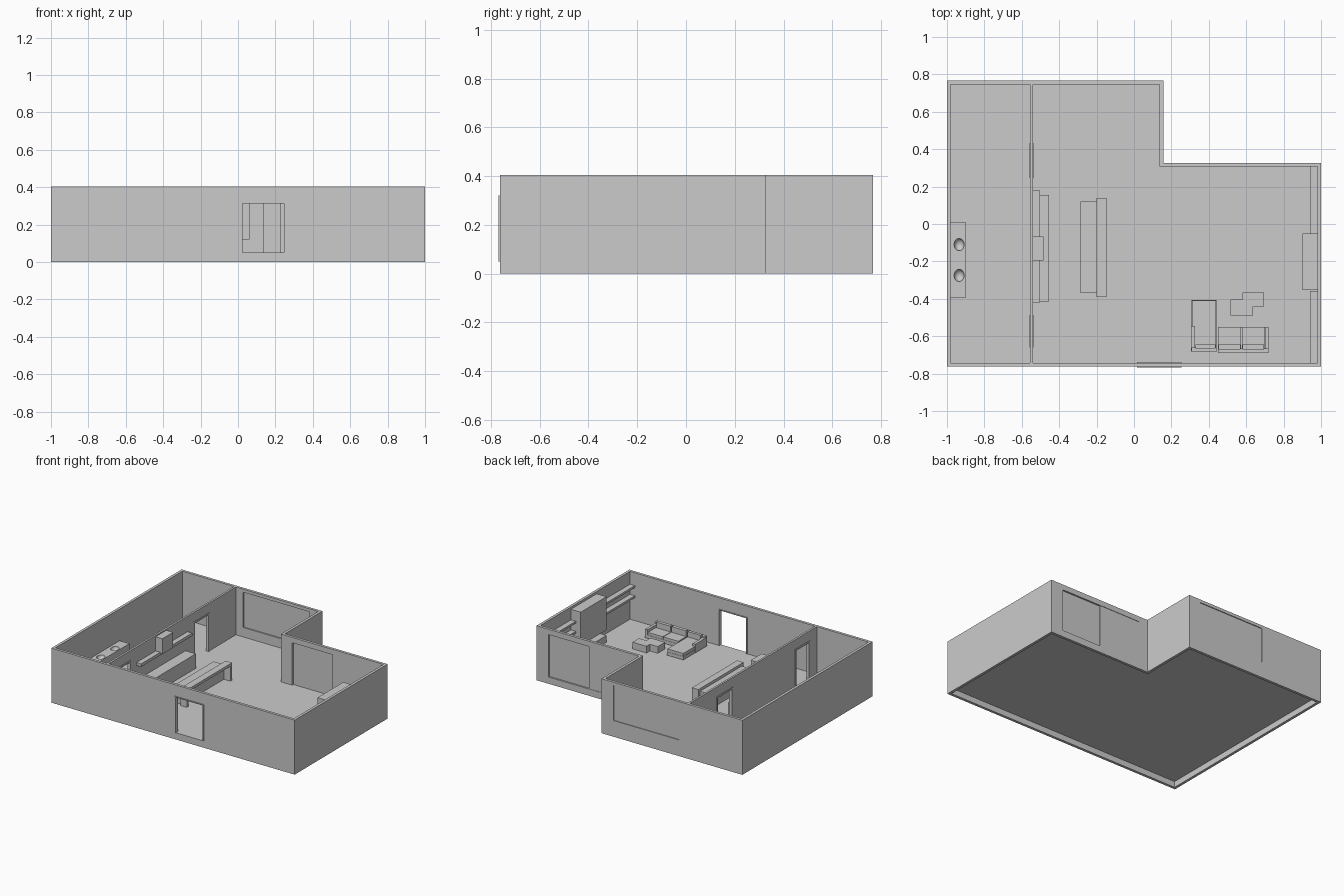
import bpy, bmesh
from mathutils import Matrix

if "Cube" in bpy.data.objects:
    bpy.data.objects.remove(bpy.data.objects["Cube"])

FLOOR, TOP = 0.05, 0.405


def finish(name, bm):
    bmesh.ops.recalc_face_normals(bm, faces=bm.faces)
    me = bpy.data.meshes.new(name)
    bm.to_mesh(me)
    bm.free()
    ob = bpy.data.objects.new(name, me)
    bpy.context.collection.objects.link(ob)
    return ob


def boxes(name, *bounds):
    """One object from boxes given as (x0, x1, y0, y1, z0, z1)."""
    bm = bmesh.new()
    for x0, x1, y0, y1, z0, z1 in bounds:
        m = Matrix.Translation(((x0 + x1) / 2, (y0 + y1) / 2, (z0 + z1) / 2))
        m = m @ Matrix.Diagonal((x1 - x0, y1 - y0, z1 - z0, 1))
        bmesh.ops.create_cube(bm, size=1, matrix=m)
    return finish(name, bm)


def extrude_faces(name, polys, z0, z1):
    bm = bmesh.new()
    for poly in polys:
        bm.faces.new([bm.verts.new((x, y, z0)) for x, y in poly])
    bmesh.ops.remove_doubles(bm, verts=bm.verts, dist=1e-5)
    ext = bmesh.ops.extrude_face_region(bm, geom=bm.faces[:])
    verts = [g for g in ext["geom"] if isinstance(g, bmesh.types.BMVert)]
    bmesh.ops.translate(bm, verts=verts, vec=(0, 0, z1 - z0))
    # the extrusion leaves the lower cap in place, unless it was removed
    return finish(name, bm)


def cut(target, cutter):
    cutter.hide_render = True
    mod = target.modifiers.new("cut", 'BOOLEAN')
    mod.operation = 'DIFFERENCE'
    mod.solver = 'EXACT'
    mod.object = cutter
    bpy.context.view_layer.objects.active = target
    bpy.ops.object.modifier_apply(modifier=mod.name)
    bpy.data.objects.remove(cutter)


# L-shaped outer walls
outer = [(-1, -.763), (1, -.763), (1, .327), (.157, .327), (.157, .767), (-1, .767)]
inner = [(-.98, -.743), (.98, -.743), (.98, .307), (.137, .307), (.137, .747), (-.98, .747)]
n = len(outer)
walls = extrude_faces("outer_walls", [
    (outer[i], outer[(i + 1) % n], inner[(i + 1) % n], inner[i]) for i in range(n)], 0, TOP)
for hole in [(.02, .25, -.9, -.7, FLOOR, .318),
             (.23, .9, .25, .4, FLOOR, .365),
             (-.48, .06, .7, .85, .12, .382)]:
    cut(walls, boxes("opening", hole))

# Raised floor inside the walls
extrude_faces("floor", [inner], FLOOR - .006, FLOOR)

# Partition with two doorways
partition = boxes("partition", (-.555, -.54, -.743, .747, FLOOR, TOP))
doorways = [(-.655, -.49), (.25, .43)]
for y0, y1 in doorways:
    cut(partition, boxes("opening", (-.6, -.5, y0, y1, FLOOR - .02, .33)))

# Thin door frames
F = .008
for i, (y0, y1) in enumerate(doorways):
    boxes(f"doorway_frame_{i}",
          (-.559, -.536, y0 - F / 2, y0 + F, FLOOR, .33),
          (-.559, -.536, y1 - F, y1 + F / 2, FLOOR, .33),
          (-.559, -.536, y0 - F / 2, y1 + F / 2, .33 - F, .334))
boxes("front_door_frame",
      (.015, .023, -.768, -.739, FLOOR, .314),
      (.247, .255, -.768, -.739, FLOOR, .314),
      (.015, .255, -.768, -.739, .314, .321))

# Window pane and two sliding door panels
boxes("window_pane", (-.48, .06, .757, .761, .12, .382))
boxes("sliding_panel_outer", (.23, .57, .320, .324, FLOOR, .365))
boxes("sliding_panel_inner", (.56, .9, .311, .315, FLOOR, .365))

# Wash room counter with two bowls
counter = boxes("wash_counter", (-.98, -.9, -.395, .01, FLOOR, .17))
for y in (-.11, -.275):
    bm = bmesh.new()
    bmesh.ops.create_uvsphere(bm, u_segments=32, v_segments=16, radius=1,
                              matrix=Matrix.Translation((-.935, y, .171))
                              @ Matrix.Diagonal((.027, .033, .03, 1)))
    cut(counter, finish("bowl_cutter", bm))
bpy.ops.object.select_all(action='DESELECT')
counter.select_set(True)
bpy.context.view_layer.objects.active = counter
bpy.ops.object.shade_smooth_by_angle()

# Kitchen run along the partition
boxes("kitchen_counter", (-.54, -.455, -.415, .155, FLOOR, .158))
boxes("kitchen_shelf", (-.54, -.502, -.42, .18, .268, .29))
boxes("cooker_hood", (-.54, -.485, -.195, -.068, .28, .395))

# Island with a raised bar on end panels
boxes("island", (-.285, -.2, -.37, .12, FLOOR, .16))
boxes("island_bar", (-.2, -.147, -.39, .14, .16, .18),
      (-.2, -.147, -.39, -.37, FLOOR, .16), (-.2, -.147, .12, .14, FLOOR, .16))

# Two-seat sofa section
boxes("sofa_base", (.45, .72, -.685, -.55, .055, .08))
boxes("sofa_back", (.45, .72, -.69, -.665, .055, .13))
boxes("sofa_arm", (.7, .72, -.685, -.55, .055, .12))
for i, x in enumerate((.45, .577)):
    boxes(f"sofa_seat_cushion_{i}", (x, x + .122, -.665, -.552, .08, .1))
    boxes(f"sofa_back_cushion_{i}", (x + .003, x + .119, -.67, -.645, .1, .142))

# Chaise section
boxes("chaise_base", (.307, .44, -.68, -.407, .055, .08))
boxes("chaise_back", (.307, .44, -.685, -.66, .055, .13))
boxes("chaise_arm", (.305, .327, -.68, -.545, .055, .12))
boxes("chaise_cushion", (.309, .438, -.66, -.409, .08, .102))
boxes("chaise_back_cushion", (.33, .437, -.665, -.643, .102, .142))

# Stepped coffee table
extrude_faces("coffee_table", [[(.515, -.49), (.635, -.49), (.635, -.44), (.695, -.44),
              (.695, -.365), (.58, -.365), (.58, -.405), (.515, -.405)]], FLOOR, .1)

# Media wall: low cabinet, tall unit, shelves either side
boxes("media_cabinet", (.9, .98, -.352, -.05, FLOOR, .1))
boxes("media_unit", (.9, .98, -.352, -.05, .14, .388))
for i, (y0, y1) in enumerate([(-.743, -.357), (-.05, .307)]):
    for j, z in enumerate((.235, .31)):
        boxes(f"wall_shelf_{i}_{j}", (.94, .98, y0, y1, z - .015, z))
